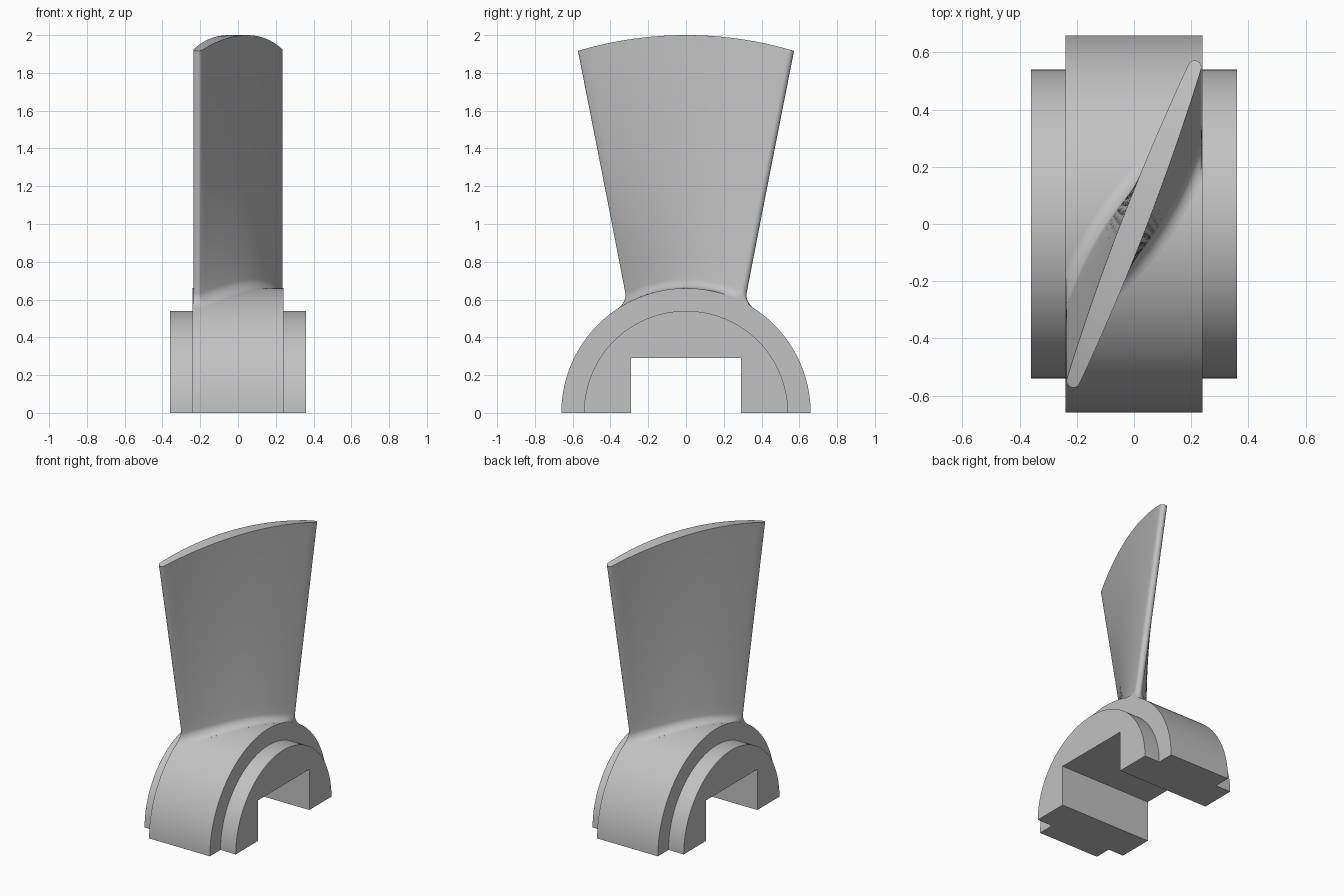
import bpy, bmesh
from math import sin, cos, pi, sqrt, radians
from mathutils import Vector

cube = bpy.data.objects.get("Cube")
if cube:
    bpy.data.objects.remove(cube)

grey = bpy.data.materials.new("plain grey")
grey.use_nodes = True
GREY = (0.54, 0.54, 0.54, 1)
grey.diffuse_color = GREY
grey.node_tree.nodes["Principled BSDF"].inputs["Base Color"].default_value = GREY

HUB_R, HUB_X = 0.66, 0.24
COLLAR_R, COLLAR_X = 0.54, 0.36
SLOT = 0.29
TIP_R = 2.0


def finish(bm, name, angle=30):
    bmesh.ops.recalc_face_normals(bm, faces=bm.faces)
    mesh = bpy.data.meshes.new(name)
    bm.to_mesh(mesh)
    bm.free()
    mesh.materials.append(grey)
    obj = bpy.data.objects.new(name, mesh)
    bpy.context.collection.objects.link(obj)
    bpy.ops.object.select_all(action="DESELECT")
    obj.select_set(True)
    bpy.context.view_layer.objects.active = obj
    bpy.ops.object.shade_smooth_by_angle(angle=radians(angle))


def half_ring(name, radius, x0, x1, steps=72):
    """Half disc with a square slot below, extruded along x."""
    outline = [(radius * cos(pi * i / steps), radius * sin(pi * i / steps))
               for i in range(steps + 1)]
    outline += [(-SLOT, 0), (-SLOT, SLOT), (SLOT, SLOT), (SLOT, 0)]
    bm = bmesh.new()
    face = bm.faces.new([bm.verts.new((x0, y, z)) for y, z in outline])
    ext = bmesh.ops.extrude_face_region(bm, geom=[face])
    bmesh.ops.translate(bm, vec=(x1 - x0, 0, 0),
                        verts=[g for g in ext["geom"] if isinstance(g, bmesh.types.BMVert)])
    finish(bm, name)


# Hub and its two narrower collars
half_ring("hub_band", HUB_R, -HUB_X, HUB_X)
half_ring("left_collar", COLLAR_R, HUB_X, COLLAR_X)
half_ring("right_collar", COLLAR_R, -COLLAR_X, -HUB_X)


def upper_side(length, edge, thick, steps=28, cap=7):
    """Upper half of a lens section with round ends, from +u to -u."""
    end = [(length + edge * cos(a), edge * sin(a))
           for a in (radians(75) * i / cap for i in range(cap + 1))]
    mid = []
    for i in range(1, steps):
        s = 1 - 2 * i / steps
        mid.append((length * s, edge + (thick - edge) * (1 - s * s)))
    return end + mid + [(-u, v) for u, v in reversed(end)]


def blade_ring(bm, r, fillet):
    """Closed section wrapped on a cylinder of radius r about the x axis."""
    grow = 0.0
    if r < HUB_R + fillet:
        grow = fillet - sqrt(max(0, fillet ** 2 - (HUB_R + fillet - max(r, HUB_R)) ** 2))
    k = (r - 0.7) / (TIP_R - 0.7)
    chord = Vector((0.212, 0.295 + 0.253 * k))
    along = chord.normalized()
    across = Vector((-along.y, along.x))
    side = upper_side(chord.length, 0.024 + grow, 0.078 - 0.034 * k + grow)
    section = side + [(u, -v) for u, v in reversed(side[1:-1])]
    ring = []
    for u, v in section:
        p = along * u + across * v
        x = max(-HUB_X + 0.002, min(HUB_X - 0.002, p.x))
        ring.append(bm.verts.new((x, p.y, sqrt(r * r - p.y * p.y))))
    return ring


# Twisted blade with a fillet at its root and a domed tip
FILLET = 0.05
radii = [HUB_R - 0.02]
radii += [HUB_R + FILLET * (1 - cos(pi / 2 * i / 8)) for i in range(9)]
radii += [HUB_R + FILLET + (TIP_R - HUB_R - FILLET) * i / 16 for i in range(1, 17)]
bm = bmesh.new()
rings = [blade_ring(bm, r, FILLET) for r in radii]
n = len(rings[0])
for low, high in zip(rings, rings[1:]):
    for i in range(n):
        j = (i + 1) % n
        bm.faces.new((low[i], low[j], high[j], high[i]))
tip = rings[-1]
for i in range(n // 2):
    quad = [tip[i], tip[i + 1], tip[-i - 1], tip[-i % n]]
    bm.faces.new(list(dict.fromkeys(quad)))
finish(bm, "blade", 40)
